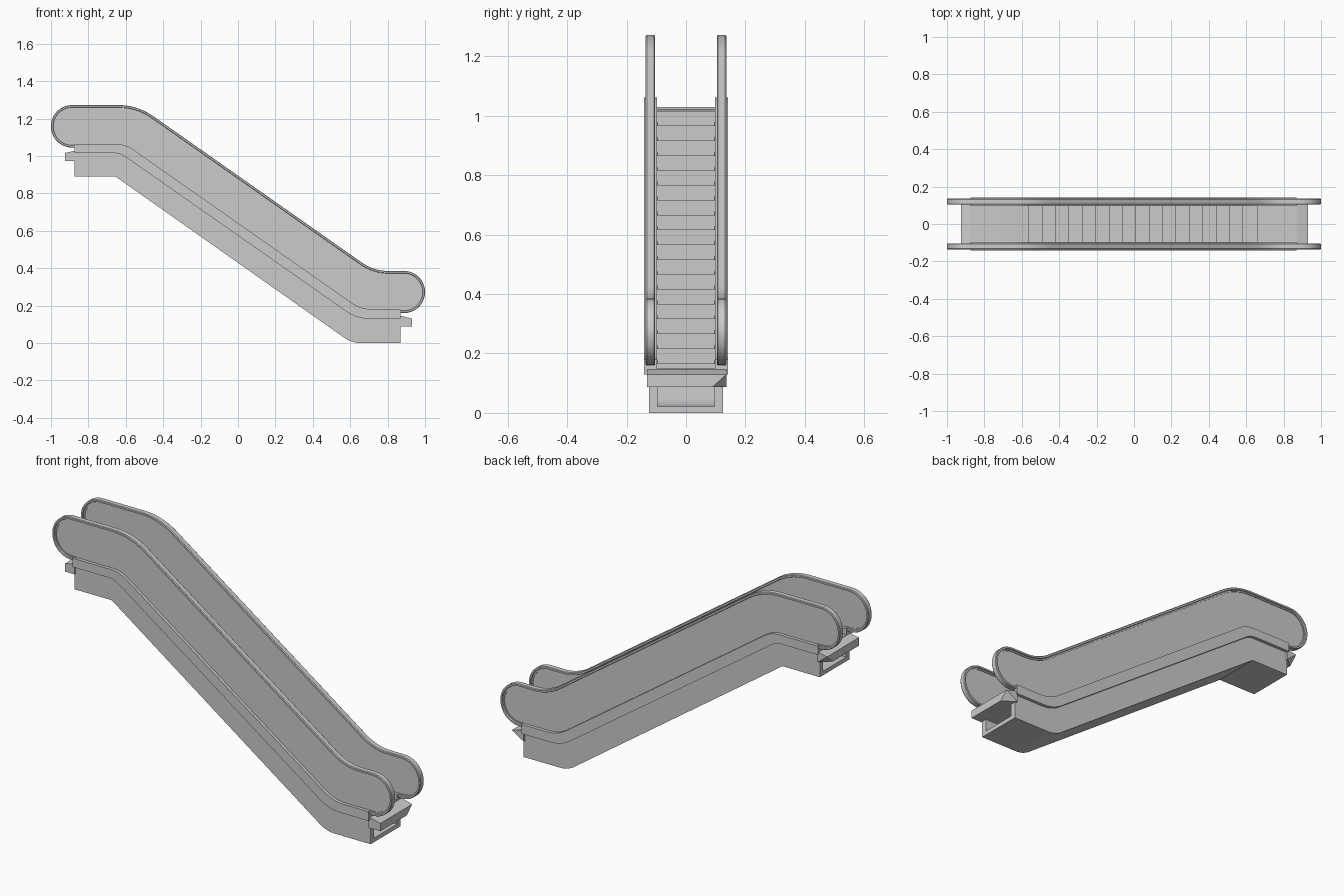
import bpy, bmesh, math
from mathutils import Vector

if "Cube" in bpy.data.objects:
    bpy.data.objects.remove(bpy.data.objects["Cube"])


def fillet(points, closed=False, seg=10):
    """Round the corners of (x, z, radius) points."""
    out, n = [], len(points)
    for i, (x, z, r) in enumerate(points):
        p = Vector((x, z))
        if r == 0 or (not closed and i in (0, n - 1)):
            out.append(p)
            continue
        a = (Vector(points[i - 1][:2]) - p).normalized()
        b = (Vector(points[(i + 1) % n][:2]) - p).normalized()
        half = a.angle(b) / 2
        c = p + (a + b).normalized() * (r / math.sin(half))
        t = r / math.tan(half)
        u, v = p + a * t - c, p + b * t - c
        ang = u.angle(v)
        for k in range(seg + 1):
            f = k / seg
            out.append(c + (u * math.sin((1 - f) * ang) + v * math.sin(f * ang)) / math.sin(ang))
    return out


def finish(name, bm, mirror=False):
    bmesh.ops.recalc_face_normals(bm, faces=bm.faces[:])
    me = bpy.data.meshes.new(name)
    bm.to_mesh(me)
    bm.free()
    ob = bpy.data.objects.new(name, me)
    bpy.context.collection.objects.link(ob)
    bpy.ops.object.select_all(action='DESELECT')
    ob.select_set(True)
    bpy.context.view_layer.objects.active = ob
    bpy.ops.object.shade_smooth_by_angle(angle=math.radians(30))
    if mirror:
        ob.modifiers.new("mirror", 'MIRROR').use_axis = (False, True, False)
    return ob


def prism(name, pts, y0, y1, mirror=False):
    """Extrude an x-z outline from y0 to y1."""
    bm = bmesh.new()
    face = bm.faces.new([bm.verts.new((p[0], y0, p[1])) for p in pts])
    ext = bmesh.ops.extrude_face_region(bm, geom=[face])["geom"]
    bmesh.ops.translate(bm, vec=(0, y1 - y0, 0),
                        verts=[g for g in ext if isinstance(g, bmesh.types.BMVert)])
    return finish(name, bm, mirror)


def sweep(name, path, section, yc):
    """Sweep a closed (inset, y) section along an x-z path."""
    bm, rings = bmesh.new(), []
    for i, p in enumerate(path):
        t = (path[min(i + 1, len(path) - 1)] - path[max(i - 1, 0)]).normalized()
        n = Vector((-t.y, t.x))
        rings.append([bm.verts.new((p.x + n.x * d, yc + y, p.y + n.y * d)) for d, y in section])
    m = len(section)
    for a, b in zip(rings, rings[1:]):
        for j in range(m):
            bm.faces.new((a[j], a[(j + 1) % m], b[(j + 1) % m], b[j]))
    bm.faces.new(rings[0])
    bm.faces.new(rings[-1])
    return finish(name, bm, True)


# Handrails, their guide rails and the balustrade panels
rail = fillet([(0.86, 0.16, 0), (1, 0.16, 0.112), (1, 0.385, 0.112), (0.726, 0.385, 0.25),
               (-0.538, 1.272, 0.32), (-1, 1.272, 0.112), (-1, 1.045, 0.112), (-0.86, 1.045, 0)])
sweep("handrails", rail, [(0, -0.012), (0, 0.012), (0.003, 0.016), (0.011, 0.016),
                          (0.013, 0.012), (0.013, -0.012), (0.011, -0.016), (0.003, -0.016)], 0.12)
sweep("handrail_guides", rail, [(0.012, -0.009), (0.012, 0.009), (0.02, 0.009), (0.02, -0.009)], 0.12)
panel = fillet([(0.86, 0.172, 0), (0.988, 0.172, 0.1), (0.988, 0.373, 0.1), (0.722, 0.373, 0.262),
                (-0.542, 1.26, 0.308), (-0.988, 1.26, 0.1), (-0.988, 1.057, 0.1), (-0.86, 1.057, 0),
                (-0.86, 1.04, 0), (-0.61, 1.04, 0), (0.645, 0.16, 0), (0.86, 0.16, 0)], True)
prism("balustrade_panels", panel, 0.115, 0.125, True)

# Skirt bands under the panels
skirt = fillet([(-0.875, 1.062, 0), (-0.6, 1.062, 0.15), (0.657, 0.18, 0.2), (0.868, 0.18, 0),
                (0.868, 0.13, 0), (0.634, 0.13, 0.2), (-0.63, 1.015, 0.1), (-0.875, 1.015, 0)], True)
prism("skirt_bands", skirt, 0.0975, 0.142, True)

# Truss side walls and underside
wall = fillet([(-0.875, 0.89, 0), (-0.655, 0.89, 0), (0.608, 0, 0.15), (0.868, 0, 0),
               (0.868, 0.14, 0), (0.634, 0.14, 0), (-0.63, 1.025, 0), (-0.875, 1.025, 0)], True)
prism("truss_side_walls", wall, 0.0965, 0.125, True)
under = fillet([(-0.875, 0.89, 0), (-0.655, 0.89, 0), (0.608, 0, 0.15), (0.868, 0, 0),
                (0.868, 0.022, 0), (0.615, 0.022, 0.14), (-0.648, 0.912, 0), (-0.875, 0.912, 0)], True)
prism("truss_underside", under, -0.0965, 0.0965)

# Steps with the level landings at both ends
stairs = [(0.868, 0.15), (0.66, 0.15), (0.66, 0.167)]
for k in range(17):
    x, z = 0.58 - 0.0715 * k, 0.217 + 0.05 * k
    stairs += [(x, z - 0.05), (x, z - 0.008), (x + 0.003, z - 0.008), (x + 0.003, z)]
stairs += [(-0.6, 1.017), (-0.64, 1.024), (-0.71, 1.024), (-0.71, 1.03), (-0.875, 1.03),
           (-0.875, 0.975), (-0.6, 0.965), (0.64, 0.088), (0.868, 0.088)]
prism("steps", stairs, -0.0975, 0.0975)

# Landing lips, each with one clipped lower corner
for name, xi, xo, zi, zo, zb in (("lower_landing_lip", 0.86, 0.93, 0.148, 0.13, 0.088),
                                 ("upper_landing_lip", -0.87, -0.925, 1.028, 1.016, 0.973)):
    bm = bmesh.new()
    for y in (-0.132, 0.136):
        for co in ((xi, y, zi), (xo, y, zo), (xi, y, zb), (xo, min(y, 0.09), zb)):
            bm.verts.new(co)
    bmesh.ops.convex_hull(bm, input=bm.verts[:])
    bmesh.ops.dissolve_limit(bm, angle_limit=0.01, verts=bm.verts[:], edges=bm.edges[:])
    finish(name, bm)
